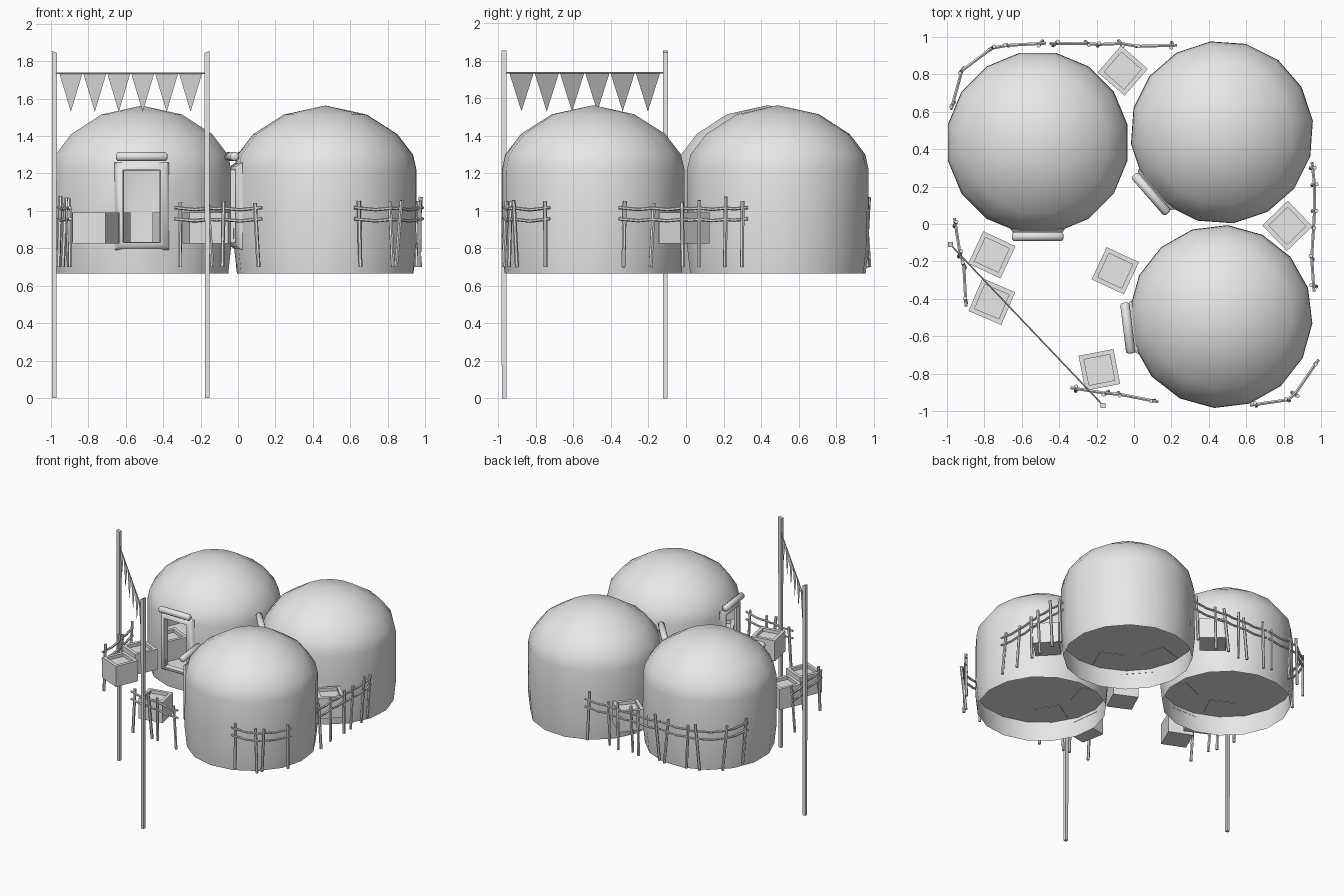
import bpy, bmesh, math, random
from mathutils import Vector, Matrix

random.seed(4)
old = bpy.data.objects.get("Cube")
if old:
    bpy.data.objects.remove(old, do_unlink=True)

clay = bpy.data.materials.new("plain_grey")
clay.use_nodes = True
GREY = (0.8, 0.8, 0.8, 1)
clay.diffuse_color = GREY
clay.node_tree.nodes["Principled BSDF"].inputs["Base Color"].default_value = GREY


def finish(bm, name, matrix=None, smooth=None, fix=True):
    if fix:
        bmesh.ops.recalc_face_normals(bm, faces=bm.faces)
    if matrix:
        bm.transform(matrix)
    mesh = bpy.data.meshes.new(name)
    bm.to_mesh(mesh)
    bm.free()
    mesh.materials.append(clay)
    obj = bpy.data.objects.new(name, mesh)
    bpy.context.collection.objects.link(obj)
    if smooth:
        bpy.ops.object.select_all(action='DESELECT')
        obj.select_set(True)
        bpy.context.view_layer.objects.active = obj
        bpy.ops.object.shade_smooth_by_angle(angle=math.radians(smooth))
    return obj


def skin(bm, loops):
    """Bridge equal closed loops of points with quads."""
    rows = [[bm.verts.new(p) for p in loop] for loop in loops]
    n = len(rows[0])
    for a, b in zip(rows, rows[1:]):
        for i in range(n):
            j = (i + 1) % n
            bm.faces.new((a[i], a[j], b[j], b[i]))
    return rows


def rod(bm, a, b, r, sides=6):
    a, b = Vector(a), Vector(b)
    turn = (b - a).to_track_quat('Z', 'Y').to_matrix().to_4x4()
    bmesh.ops.create_cone(bm, cap_ends=True, segments=sides, radius1=r, radius2=r,
                          depth=(b - a).length,
                          matrix=Matrix.Translation((a + b) / 2) @ turn)


def place(x, y, z, degrees):
    return Matrix.Translation((x, y, z)) @ Matrix.Rotation(math.radians(degrees), 4, 'Z')


# Huts: domed shell with the door facet left open, facing local +x
SIDES = 16
PROFILE = [(.472, .665), (.49, .83), (.488, 1.0), (.488, 1.22), (.47, 1.30),
           (.385, 1.41), (.22, 1.515)]
FLOOR = .83


def ring(r, z):
    step = math.tau / SIDES
    return [(r * math.cos((i - .5) * step), r * math.sin((i - .5) * step), z)
            for i in range(SIDES)]


def door_loop(depth, width, low, high):
    w = width / 2
    return [(depth, -w, low), (depth, w, low), (depth, w, high), (depth, -w, high)]


def hut(name, x, y, facing):
    at = place(x, y, 0, facing)
    bm = bmesh.new()
    rows = skin(bm, [ring(r, z) for r, z in PROFILE])
    tip = bm.verts.new((0, 0, 1.563))
    for i in range(SIDES):
        bm.faces.new((rows[-1][i], rows[-1][(i + 1) % SIDES], tip))
    bm.normal_update()
    door = [f for f in bm.faces if f.calc_center_median().x > .4
            and abs(f.calc_center_median().y) < .02
            and FLOOR < f.calc_center_median().z < 1.22]
    bmesh.ops.delete(bm, geom=door, context='FACES')
    finish(bm, name + "_shell", at, 60, fix=False)

    bm = bmesh.new()
    bm.faces.new([bm.verts.new(p) for p in ring(.487, FLOOR)])
    finish(bm, name + "_floor", at, fix=False)

    # raised door surround
    bm = bmesh.new()
    skin(bm, [door_loop(.462, .29, .79, 1.26), door_loop(.492, .25, .81, 1.24),
              door_loop(.496, .2, .83, 1.22), door_loop(.455, .19, .835, 1.215)])
    finish(bm, name + "_door_surround", at, 50, fix=False)

    # rounded log over the door
    bm = bmesh.new()
    loops = []
    for t, r in ((-.137, .014), (-.128, .025), (.128, .025), (.137, .014)):
        loops.append([(.502 + r * math.cos(a * math.tau / 10), t,
                       1.29 + r * math.sin(a * math.tau / 10)) for a in range(10)])
    rows = skin(bm, loops)
    bm.faces.new(rows[0])
    bm.faces.new(rows[-1])
    finish(bm, name + "_lintel", at, 50)

    # crates flanking the door inside
    for side in (-1, 1):
        spot = at @ Vector((.3, .185 * side, 0))
        crate(name + "_inner_crate", spot.x, spot.y, facing + 25 * side)


# Open crates
def square(h, z):
    return [(-h, -h, z), (h, -h, z), (h, h, z), (-h, h, z)]


def crate(name, x, y, degrees):
    bm = bmesh.new()
    rows = skin(bm, [square(.095, 0), square(.095, .165), square(.07, .165), square(.07, .14)])
    bm.faces.new(rows[0])
    bm.faces.new(rows[-1])
    finish(bm, name, place(x, y, .826, degrees))


hut("left_rear_hut", .47, .49, 221)
hut("left_front_hut", .465, -.495, 187)
hut("right_hut", -.515, .435, 270)

for x, y, turn in ((-.06, .82, -41), (.82, -.01, -46), (-.76, -.165, -25),
                   (-.76, -.415, -23), (-.1, -.25, -25), (-.185, -.78, 11)):
    crate("crate", x, y, turn)

# Fences: leaning posts with two sagging rails
FENCES = {
    "right_rear_fence": [(-.97, .64), (-.92, .82), (-.76, .94), (-.68, .955), (-.5, .965)],
    "rear_fence": [(-.42, .965), (-.25, .965), (-.19, .96), (-.07, .965), (.02, .95), (.2, .955)],
    "left_fence": [(.955, .3), (.965, .21), (.965, .07), (.96, -.02), (.95, -.18), (.96, -.33)],
    "left_front_fence": [(.97, -.75), (.86, -.91), (.82, -.94), (.65, -.965)],
    "front_fence": [(-.31, -.88), (-.15, -.905), (-.08, -.91), (.1, -.945)],
    "right_fence": [(-.955, 0), (-.93, -.16), (-.91, -.22), (-.9, -.41)],
}
for name, spots in FENCES.items():
    bm = bmesh.new()
    for x, y in spots:
        lean = Vector((random.uniform(-.015, .015), random.uniform(-.015, .015), 0))
        rod(bm, Vector((x, y, .7)) - lean, Vector((x, y, random.uniform(1.04, 1.08))) + lean, .011)
    for height in (.955, 1.015):
        path = []
        for a, b in zip(spots, spots[1:]):
            p, q = Vector((*a, height)), Vector((*b, height))
            path += [p, (p + q) / 2 - Vector((0, 0, .05 * (q - p).length))]
        path.append(q)
        # let the rail ends overhang
        path[0] = path[0] + (path[0] - path[1]).normalized() * .03
        path[-1] = path[-1] + (path[-1] - path[-2]).normalized() * .03
        for p, q in zip(path, path[1:]):
            rod(bm, p, q, .009)
    finish(bm, name, smooth=40)

# Bunting: two poles, a line and a row of pennants
START, END = Vector((-.982, -.11, 0)), Vector((-.165, -.97, 0))
for side, spot in (("right", START), ("front", END)):
    bm = bmesh.new()
    rows = skin(bm, [square(.012, 0), square(.0135, 1.85)])
    for cap in rows:
        bm.faces.new(cap)
    for v in rows[1]:
        v.co.z += .4 * v.co.x * (-1 if side == "right" else 1)
    finish(bm, side + "_pole", Matrix.Translation(spot))

LINE_Z = 1.735
up = Vector((0, 0, LINE_Z))
bm = bmesh.new()
rod(bm, START + up, END + up, .004, 4)
finish(bm, "bunting_line")

FLAGS = 6
bm = bmesh.new()
for i in range(FLAGS):
    a, b = (START.lerp(END, .03 + .94 * (i + e) / FLAGS) + up for e in (.02, .98))
    bm.faces.new([bm.verts.new(p) for p in (a, b, (a + b) / 2 - Vector((0, 0, .205)))])
finish(bm, "pennants")
